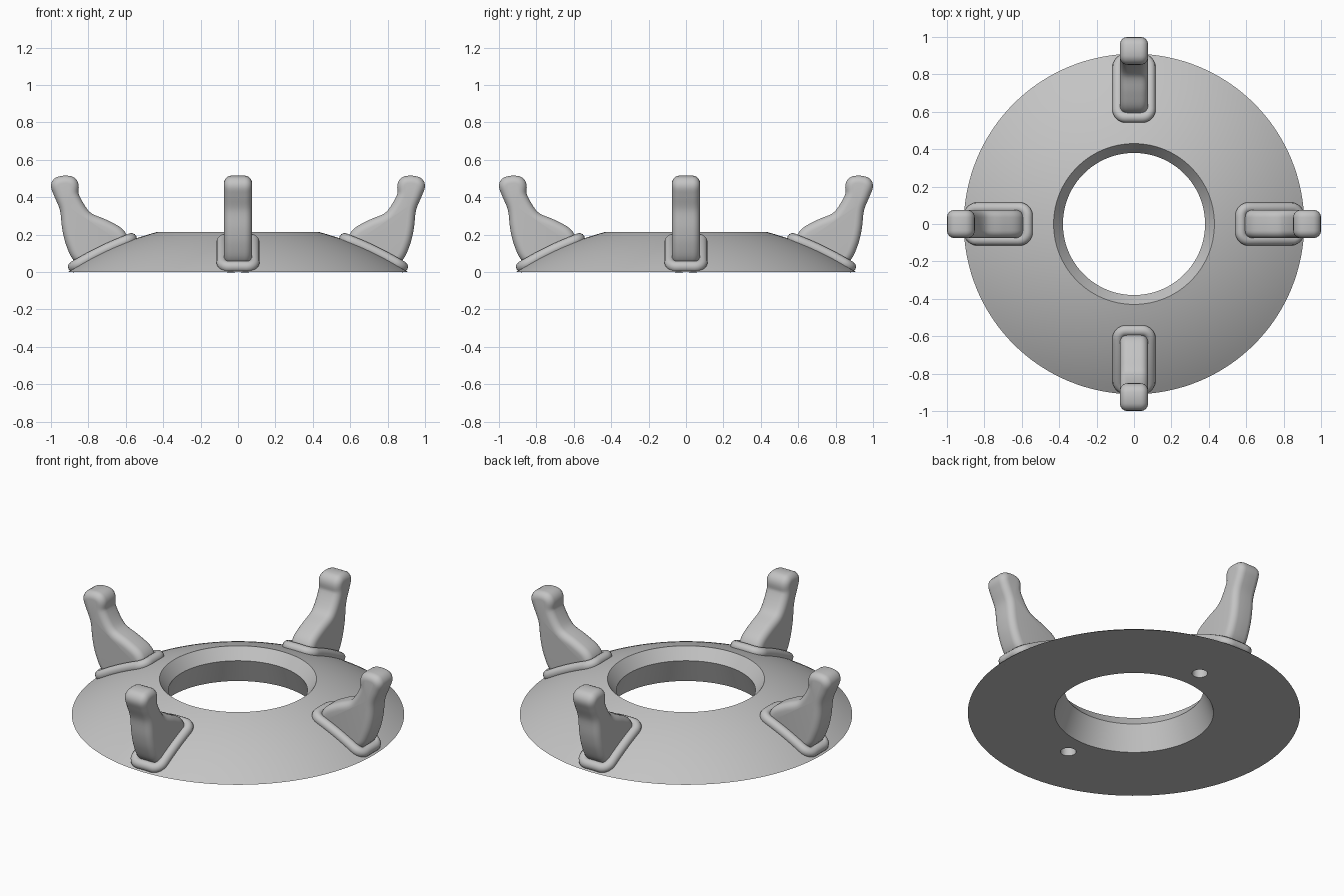
import bpy, bmesh, math
from mathutils import Matrix, Vector

if "Cube" in bpy.data.objects:
    bpy.data.objects.remove(bpy.data.objects["Cube"], do_unlink=True)

grey = bpy.data.materials.new("plain_grey")
grey.use_nodes = True
grey.diffuse_color = (0.55, 0.55, 0.55, 1)
grey.node_tree.nodes["Principled BSDF"].inputs["Base Color"].default_value = grey.diffuse_color

RIM, BORE, TOP = 0.91, 0.43, 0.215          # dome rim radius, bore radius, height
SINK = (RIM**2 - BORE**2 - TOP**2) / (2 * TOP)   # depth of the dome's sphere centre
RADIUS = math.hypot(RIM, SINK)


def dome_z(r):
    return math.sqrt(RADIUS**2 - r**2) - SINK


def add_object(name, mesh, smooth=True):
    obj = bpy.data.objects.new(name, mesh)
    bpy.context.collection.objects.link(obj)
    mesh.materials.clear()
    mesh.materials.append(grey)
    if smooth:
        bpy.ops.object.select_all(action='DESELECT')
        obj.select_set(True)
        bpy.context.view_layer.objects.active = obj
        bpy.ops.object.shade_smooth_by_angle(angle=math.radians(35))
    return obj


def finish(bm, name):
    bmesh.ops.recalc_face_normals(bm, faces=bm.faces)
    mesh = bpy.data.meshes.new(name)
    bm.to_mesh(mesh)
    bm.free()
    return mesh


def bridge(bm, a, b):
    n = len(a)
    for i in range(n):
        bm.faces.new((a[i], a[(i + 1) % n], b[(i + 1) % n], b[i]))


def evaluated_mesh(obj):
    graph = bpy.context.evaluated_depsgraph_get()
    return bpy.data.meshes.new_from_object(obj.evaluated_get(graph))


# Domed ring base with an hourglass bore
def base_mesh(segments=128, steps=14):
    profile = []
    for i in range(steps + 1):
        r = RIM + (BORE - RIM) * i / steps
        profile.append((r, dome_z(r)))
    profile += [(0.38, 0.148), (0.435, 0)]
    bm = bmesh.new()
    rings = []
    for r, z in profile:
        angles = [math.tau * k / segments for k in range(segments)]
        rings.append([bm.verts.new((r * math.cos(a), r * math.sin(a), z)) for a in angles])
    for i, ring in enumerate(rings):
        bridge(bm, ring, rings[(i + 1) % len(rings)])
    return finish(bm, "ring_base")


# Two blind pin holes under the base
def pin_cutter():
    bm = bmesh.new()
    for side in (-1, 1):
        bmesh.ops.create_cone(bm, cap_ends=True, segments=32, radius1=0.043, radius2=0.043,
                              depth=0.22, matrix=Matrix.Translation((0, side * 0.56, 0)))
    return finish(bm, "pin_cutter")


blank = add_object("base_blank", base_mesh(), smooth=False)
cutter = add_object("pin_cutter", pin_cutter(), smooth=False)
cutter.hide_render = True
cut = blank.modifiers.new("pin_holes", 'BOOLEAN')
cut.operation = 'DIFFERENCE'
cut.solver = 'EXACT'
cut.object = cutter
bpy.context.view_layer.update()
drilled = evaluated_mesh(blank)
for helper in (blank, cutter):
    bpy.data.objects.remove(helper, do_unlink=True)
add_object("ring_base", drilled)


# Curved prong: core outline in the radial plane, grown outward by a round edge
CORE = [(0.845, 0.085), (0.88, 0.155), (0.90, 0.235), (0.913, 0.34), (0.945, 0.42),
        (0.96, 0.462), (0.945, 0.473), (0.91, 0.475), (0.892, 0.463), (0.888, 0.40),
        (0.82, 0.292), (0.72, 0.243), (0.65, 0.205), (0.63, 0.17), (0.66, 0.15), (0.80, 0.09)]


def smooth_loop(points, cuts=5):
    pts = [Vector(p) for p in points]
    n, out = len(pts), []
    for i in range(n):
        a, b, c, d = (pts[(i + k) % n] for k in (-1, 0, 1, 2))
        for s in range(cuts):
            t = s / cuts
            out.append(0.5 * (2 * b + (c - a) * t + (2 * a - 5 * b + 4 * c - d) * t**2
                              + (3 * b - a - 3 * c + d) * t**3))
    return out


def prong_mesh(half_flat=0.035, edge=0.04, steps=6):
    core = smooth_loop(CORE)
    n = len(core)
    normals = []
    for i in range(n):
        t = (core[(i + 1) % n] - core[i - 1]).normalized()
        normals.append(Vector((t.y, -t.x)))
    bm = bmesh.new()
    rings = []
    for side in (-1, 1):
        for k in range(steps + 1):
            a = math.pi / 2 * (k / steps if side > 0 else 1 - k / steps)
            y = side * (half_flat + edge * math.sin(a))
            grown = [p + m * edge * math.cos(a) for p, m in zip(core, normals)]
            rings.append([bm.verts.new((p.x, y, p.y)) for p in grown])
    for a, b in zip(rings, rings[1:]):
        bridge(bm, a, b)
    bm.faces.new(rings[0])
    bm.faces.new(rings[-1])
    return finish(bm, "prong")


# Round bead that follows the dome around the foot of a prong
def collar_mesh(inner=0.568, outer=0.875, half=0.085, corner=0.04, lift=0.008):
    flat = []
    corners = [(outer, half), (inner, half), (inner, -half), (outer, -half)]
    for q, (u, v) in enumerate(corners):
        cu = u - math.copysign(corner, u - 0.7)
        cv = v - math.copysign(corner, v)
        for k in range(7):
            a = math.pi / 2 * (q + k / 6)
            flat.append(Vector((cu + corner * math.cos(a), cv + corner * math.sin(a))))
    path = []
    for i, p in enumerate(flat):
        q = flat[(i + 1) % len(flat)]
        cuts = 8 if (q - p).length > 0.03 else 1
        path += [p.lerp(q, s / cuts) for s in range(cuts)]
    curve = bpy.data.curves.new("collar_path", 'CURVE')
    curve.dimensions = '3D'
    curve.bevel_depth = 0.03
    curve.bevel_resolution = 4
    spline = curve.splines.new('POLY')
    spline.points.add(len(path) - 1)
    spline.use_cyclic_u = True
    for point, p in zip(spline.points, path):
        on_dome = Vector((p.x, p.y, dome_z(p.length)))
        out = (on_dome + Vector((0, 0, SINK))).normalized()
        point.co = (*(on_dome + out * lift), 1)
    temp = bpy.data.objects.new("collar_path", curve)
    bpy.context.collection.objects.link(temp)
    bpy.context.view_layer.update()
    mesh = evaluated_mesh(temp)
    bpy.data.objects.remove(temp, do_unlink=True)
    return mesh


# Four prongs with collars, a quarter turn apart
prong, collar = prong_mesh(), collar_mesh()
for i, place in enumerate(("left", "back", "right", "front")):
    turn = Matrix.Rotation(i * math.pi / 2, 4, 'Z')
    for part, mesh in (("prong", prong), ("collar", collar)):
        copy = mesh.copy()
        copy.transform(turn)
        add_object(f"{place}_{part}", copy)
